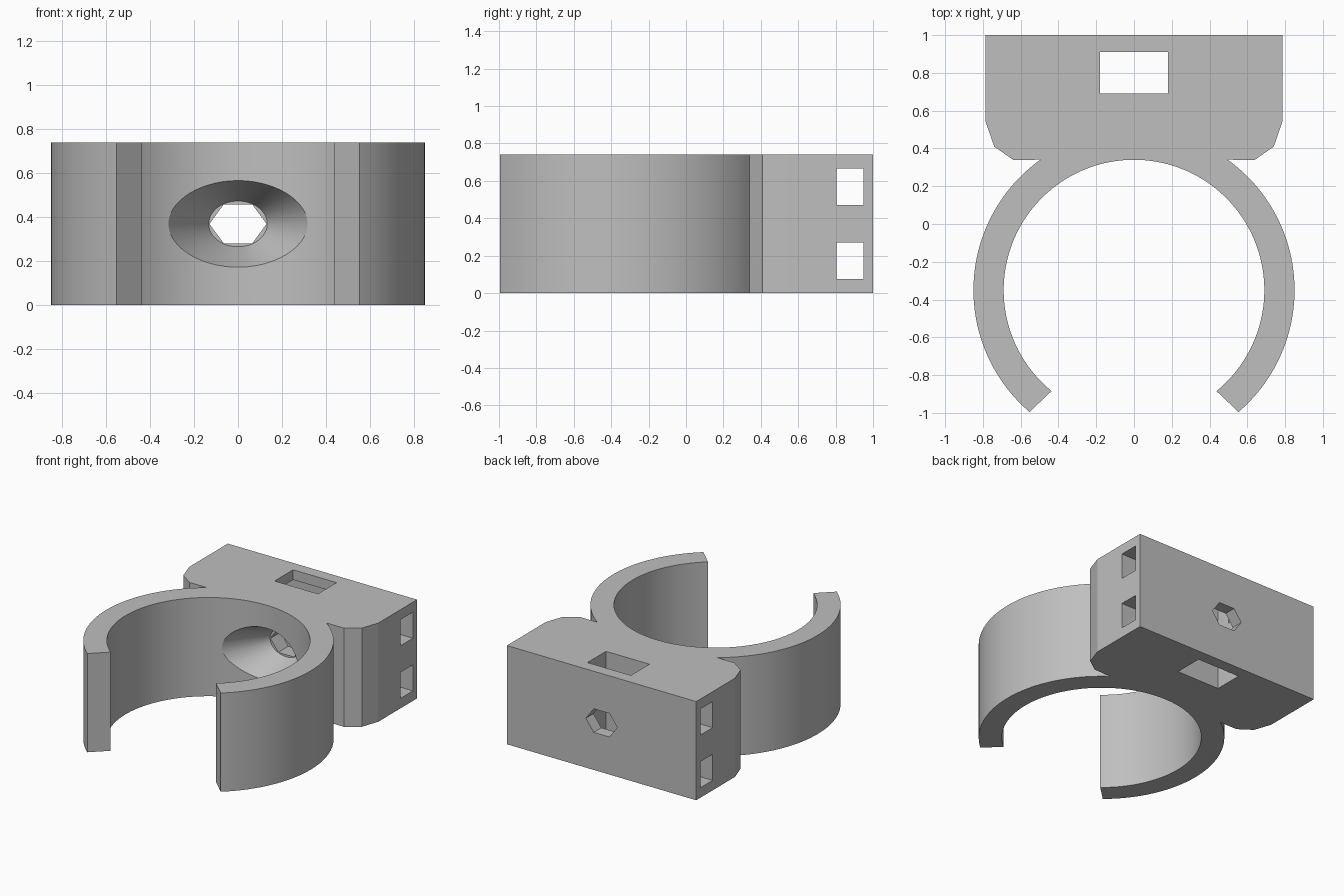
import bpy, bmesh
from math import sin, cos, pi, atan2
from mathutils import Vector

cube = bpy.data.objects.get("Cube")
if cube:
    bpy.data.objects.remove(cube, do_unlink=True)

HEIGHT, MID = 0.74, 0.37
RING_Y, OUTER, INNER = -0.35, 0.85, 0.69

grey = bpy.data.materials.new("plain grey")
grey.use_nodes = True
grey.diffuse_color = (0.52, 0.52, 0.52, 1)
grey.node_tree.nodes["Principled BSDF"].inputs["Base Color"].default_value = grey.diffuse_color


def loft(name, start, end):
    """Solid between two matching outlines."""
    bm = bmesh.new()
    a = [bm.verts.new(p) for p in start]
    b = [bm.verts.new(p) for p in end]
    bm.faces.new(a[::-1])
    bm.faces.new(b)
    for i in range(len(a)):
        j = (i + 1) % len(a)
        bm.faces.new((a[i], a[j], b[j], b[i]))
    bmesh.ops.recalc_face_normals(bm, faces=bm.faces[:])
    mesh = bpy.data.meshes.new(name)
    bm.to_mesh(mesh)
    bm.free()
    mesh.materials.append(grey)
    obj = bpy.data.objects.new(name, mesh)
    bpy.context.collection.objects.link(obj)
    return obj


def arc(radius, first, last, steps):
    angles = [first + (last - first) * i / steps for i in range(steps + 1)]
    return [(radius * cos(t), RING_Y + radius * sin(t)) for t in angles]


def ellipse(y, rx, rz, sides):
    return [(rx * cos(2 * pi * i / sides), y, MID + rz * sin(2 * pi * i / sides))
            for i in range(sides)]


def box(name, low, high):
    (x0, y0, z0), (x1, y1, z1) = low, high
    corners = [(x0, y0), (x1, y0), (x1, y1), (x0, y1)]
    return loft(name, [(x, y, z0) for x, y in corners], [(x, y, z1) for x, y in corners])


# Clip body: chamfered block running into an open ring, mirrored across x
block = [(0.785, 1), (0.785, 0.54), (0.74, 0.41), (0.64, 0.34)]
outer = arc(OUTER, atan2(0.69, 0.496), atan2(-0.645, 0.553), 56)
inner = arc(INNER, atan2(-0.535, 0.437), pi / 2, 72)
half = block + outer + inner
outline = half + [(-x, y) for x, y in half[-2::-1]]
body = loft("pipe_clip", [(x, y, 0) for x, y in outline],
            [(x, y, HEIGHT) for x, y in outline])

# Cutters: countersink, hexagonal bolt hole and strap slots
cutters = [
    loft("countersink_cutter", ellipse(0.1, 0.414, 0.294, 96),
         ellipse(0.57, 0.133, 0.104, 96)),
    loft("hex_hole_cutter", ellipse(0.5, 0.13, 0.102, 6), ellipse(1.1, 0.13, 0.102, 6)),
    box("vertical_slot_cutter", (-0.18, 0.69, -0.1), (0.18, 0.91, 0.9)),
    box("lower_side_slot_cutter", (-1, 0.805, 0.075), (1, 0.95, 0.27)),
    box("upper_side_slot_cutter", (-1, 0.805, 0.47), (1, 0.95, 0.665)),
]
bpy.context.view_layer.objects.active = body
for cutter in cutters:
    cutter.hide_render = True
    mod = body.modifiers.new(cutter.name, "BOOLEAN")
    mod.operation = "DIFFERENCE"
    mod.solver = "EXACT"
    mod.object = cutter
    bpy.ops.object.modifier_apply(modifier=mod.name)
for cutter in cutters:
    bpy.data.objects.remove(cutter, do_unlink=True)

# Smooth the curved walls only
bpy.ops.object.select_all(action="DESELECT")
body.select_set(True)
bpy.ops.object.shade_smooth_by_angle(angle=pi / 12)
